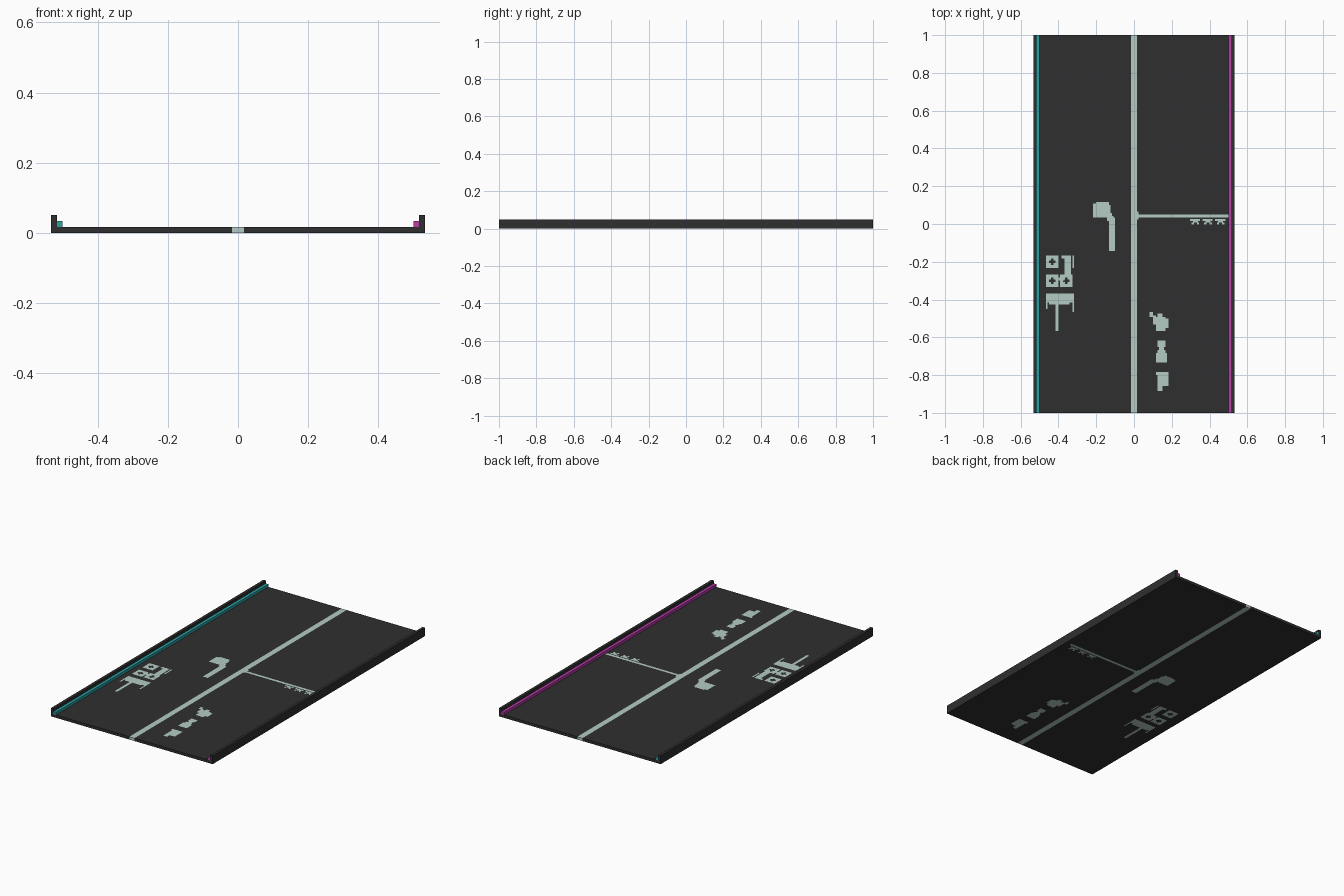
import bpy, bmesh

if "Cube" in bpy.data.objects:
    bpy.data.objects.remove(bpy.data.objects["Cube"])

U = 1 / 60                       # one block of the model
W, L = 32, 60                    # half width and half length in blocks


def material(name, rgb):
    m = bpy.data.materials.new(name)
    m.diffuse_color = (*rgb, 1)
    m.use_nodes = True
    m.node_tree.nodes["Principled BSDF"].inputs["Base Color"].default_value = m.diffuse_color
    return m


asphalt = material("dark asphalt", (0.028, 0.028, 0.028))
paint = material("pale road paint", (0.46, 0.60, 0.55))
teal = material("teal glow", (0.025, 0.37, 0.38))
magenta = material("magenta glow", (0.48, 0.045, 0.40))


def finish(bm, name, *mats):
    me = bpy.data.meshes.new(name)
    bm.to_mesh(me)
    bm.free()
    ob = bpy.data.objects.new(name, me)
    for m in mats:
        me.materials.append(m)
    bpy.context.collection.objects.link(ob)
    return ob


def box(name, x0, x1, z0, z1, mat):
    bm = bmesh.new()
    bmesh.ops.create_cube(bm, size=1)
    for v in bm.verts:
        v.co.x = (x1 if v.co.x > 0 else x0) * U
        v.co.y *= 2 * L * U
        v.co.z = (z1 if v.co.z > 0 else z0) * U
    return finish(bm, name, mat)


# Painted areas as rectangles (x0, y0, x1, y1) in blocks
lines = [(-1, -60, 1, 60), (1, 2, 30, 3), (1, 1.5, 1.5, 4)]
bent_mark = [(-13, 2, -11, 6.5), (-12, 2, -8, 7), (-8, 3, -7.5, 6), (-10, 2, -7, 3.5),
             (-8.5, 1, -6.5, 2.5), (-8, -8.5, -6, 2)]
fork_mark = [(-28, -25, -19, -22), (-28, -27, -27.5, -25), (-19.5, -28, -19, -25),
             (-25, -34, -24, -25), (-27, -25.5, -20.5, -25)]
cross_panel = [(-25, -13, -24, -10), (-22, -16, -20, -10), (-23, -11, -22, -10),
               (-19.5, -14, -19, -10), (-24, -18, -22, -17)]
lobed_marks = [(5, -29.5, 6, -28), (6, -32, 7, -29), (7, -34, 10, -29.5), (7.5, -29.5, 9, -28.5),
               (10, -33, 11, -30), (7.5, -39, 10, -37), (8, -40, 9.5, -39), (7, -44, 10.5, -41),
               (7.5, -41, 10, -40), (7, -48, 11, -47), (7.5, -51.5, 11, -48), (7.5, -53, 9, -51.5)]
small_ticks = []
for x in (18, 22, 26):
    small_ticks += [(x - .2, 1, x + 3, 1.6), (x + .7, .4, x + 2.3, 1),
                    (x + .3, -.2, x + 1, .4), (x + 2, -.2, x + 2.7, .4)]


def ring_tile(x, y):
    """Square tile whose centre is cut by a small plus."""
    return [(x, y, x + 4, y + 1), (x, y + 3, x + 4, y + 4),
            (x, y + 1, x + 1, y + 3), (x + 3, y + 1, x + 4, y + 3),
            (x + 1, y + 1, x + 1.6, y + 1.6), (x + 2.4, y + 1, x + 3, y + 1.6),
            (x + 1, y + 2.4, x + 1.6, y + 3), (x + 2.4, y + 2.4, x + 3, y + 3)]


tiles = ring_tile(-28, -14) + ring_tile(-28, -20) + ring_tile(-23.5, -20)
marks = lines + bent_mark + fork_mark + cross_panel + lobed_marks + small_ticks + tiles

# Road slab: cut along every paint edge, then coloured by position
xs = sorted({-W, W} | {round(r[i], 2) for r in marks for i in (0, 2)})
ys = sorted({-L, L} | {round(r[i], 2) for r in marks for i in (1, 3)})
bm = bmesh.new()
grid = [[bm.verts.new((x * U, y * U, 0)) for y in ys] for x in xs]
for i in range(len(xs) - 1):
    for j in range(len(ys) - 1):
        bm.faces.new((grid[i][j], grid[i + 1][j], grid[i + 1][j + 1], grid[i][j + 1]))
up = bmesh.ops.extrude_face_region(bm, geom=bm.faces[:], use_keep_orig=True)["geom"]
for v in up:
    if isinstance(v, bmesh.types.BMVert):
        v.co.z = U
bmesh.ops.recalc_face_normals(bm, faces=bm.faces[:])
for f in bm.faces:
    c = f.calc_center_median() / U
    f.material_index = int(any(a - .001 < c.x < p + .001 and b - .001 < c.y < q + .001
                               for a, b, p, q in marks))
finish(bm, "road_slab", asphalt, paint)

# Kerb walls and glowing strips along both sides
for side, s, glow in (("left", -1, teal), ("right", 1, magenta)):
    x = sorted((s * 31, s * 32))
    box(side + "_kerb", *x, 1, 3, asphalt)
    x = sorted((s * 30, s * 31))
    box(side + "_light_strip", *x, 1, 2, glow)
